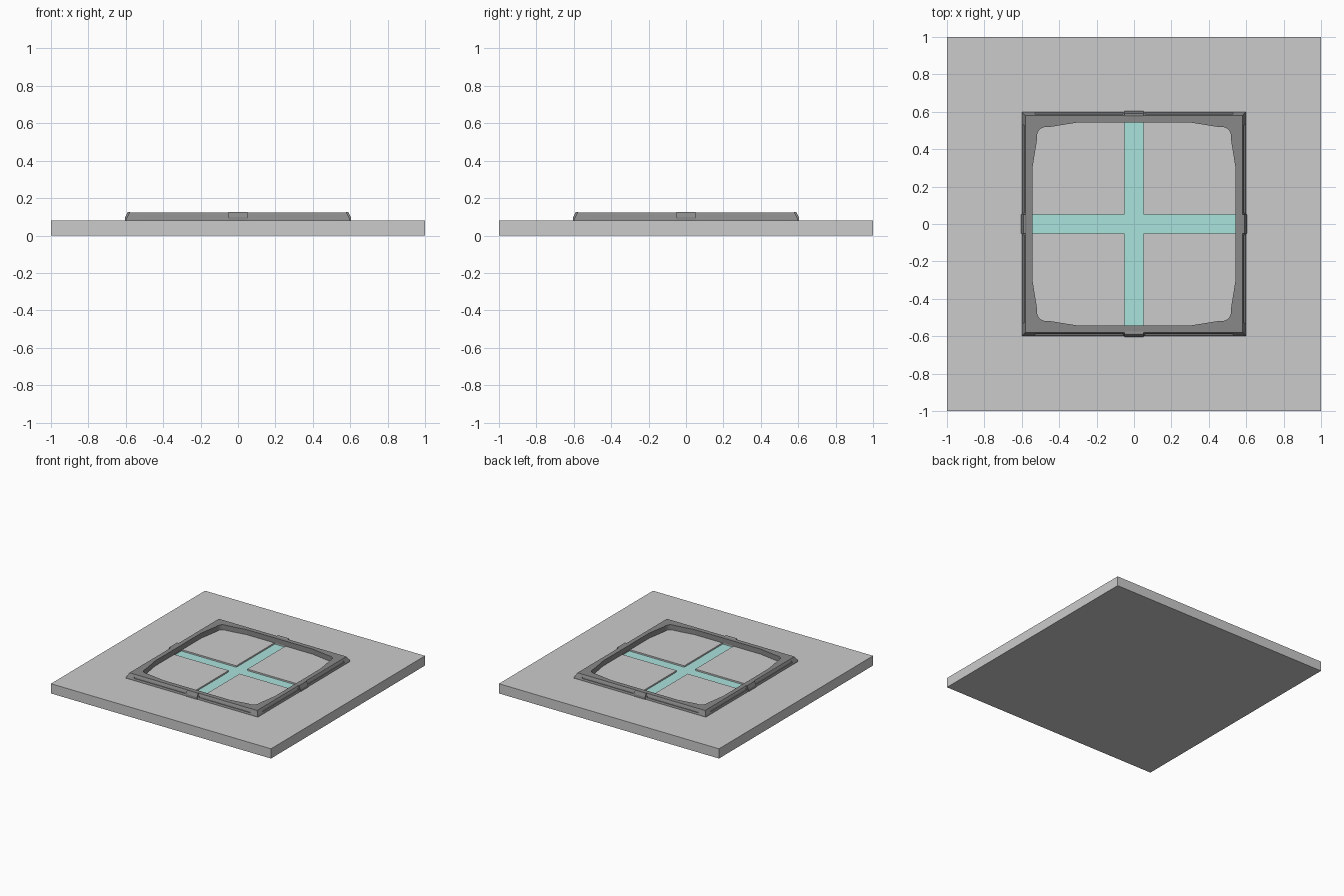
import bpy, bmesh, math
from mathutils import Matrix, Vector

if "Cube" in bpy.data.objects:
    bpy.data.objects.remove(bpy.data.objects["Cube"])


def material(name, rgb):
    m = bpy.data.materials.new(name)
    m.diffuse_color = (*rgb, 1)
    m.use_nodes = True
    m.node_tree.nodes["Principled BSDF"].inputs["Base Color"].default_value = m.diffuse_color
    return m


TEAL = material("teal", (0.40, 0.76, 0.71))
DARK = material("dark_grey", (0.25, 0.25, 0.25))


def loft(name, rings, mat=None):
    """Closed solid through rings of equal point count."""
    bm = bmesh.new()
    vs = [[bm.verts.new(p) for p in r] for r in rings]
    n = len(vs[0])
    bm.faces.new(vs[0])
    bm.faces.new(vs[-1])
    for a, b in zip(vs, vs[1:]):
        for i in range(n):
            j = (i + 1) % n
            bm.faces.new((a[i], a[j], b[j], b[i]))
    bmesh.ops.recalc_face_normals(bm, faces=bm.faces)
    me = bpy.data.meshes.new(name)
    bm.to_mesh(me)
    bm.free()
    ob = bpy.data.objects.new(name, me)
    bpy.context.collection.objects.link(ob)
    if mat:
        me.materials.append(mat)
    return ob


def prism(name, pts, z0, z1, mat=None):
    return loft(name, [[(x, y, z) for x, y in pts] for z in (z0, z1)], mat)


def square(r):
    return [(-r, -r), (r, -r), (r, r), (-r, r)]


def quarter_turns(pts):
    """Repeat a point run round the centre in four quarter turns."""
    out = []
    for k in range(4):
        c, s = (1, 0, -1, 0)[k], (0, 1, 0, -1)[k]
        out += [(x * c - y * s, x * s + y * c) for x, y in pts]
    return out


def cut(ob, cutter):
    cutter.hide_render = True
    mod = ob.modifiers.new("cut", 'BOOLEAN')
    mod.operation = 'DIFFERENCE'
    mod.solver = 'EXACT'
    mod.object = cutter
    bpy.context.view_layer.objects.active = ob
    bpy.ops.object.modifier_apply(modifier=mod.name)
    bpy.data.objects.remove(cutter)


# Base slab with a shallow cross channel and its coloured floor
cross = quarter_turns([(0.05, -0.05), (0.55, -0.05), (0.55, 0.05)])
slab = prism("base_slab", square(1), 0, 0.08)
cut(slab, prism("channel_cutter", cross, 0.06, 0.1))
prism("cross_strip", cross, 0.06, 0.068, TEAL)

# Frame with sloping outer sides
frame = loft("frame", [[(x, y, z) for x, y in square(r)]
                       for r, z in ((0.6, 0.08), (0.598, 0.088), (0.58, 0.122))], DARK)

# Bulging rounded-corner opening
corner = [(0.543, 0.3), (0.518, 0.455)]
cx, r = 0.473, 0.045
corner += [(cx + r * math.cos(math.radians(a)), cx + r * math.sin(math.radians(a)))
           for a in (10, 28, 45, 62, 80)]
corner += [(0.455, 0.518), (0.3, 0.543)]
cut(frame, prism("opening_cutter", quarter_turns(corner), 0.05, 0.2))

# Thin recessed panels on the slopes, and a raised clip at each side's middle
clip = [(0.57, 0.08), (0.604, 0.08), (0.603, 0.098), (0.59, 0.126),
        (0.582, 0.126), (0.57, 0.12)]
slot = [(0.588, 0.094), (0.62, 0.094), (0.62, 0.108), (0.583, 0.108)]
sides = ("right", "back", "left", "front")
for k, side in enumerate(sides):
    turn = Matrix.Rotation(k * math.pi / 2, 4, 'Z')

    def along(pts, y0, y1):
        return [[turn @ Vector((x, y, z)) for x, z in pts] for y in (y0, y1)]

    loft(side + "_clip", along(clip, -0.05, 0.05), DARK)
    for y0, y1 in ((-0.53, -0.06), (0.06, 0.53)):
        cut(frame, loft("panel_cutter", along(slot, y0, y1)))
